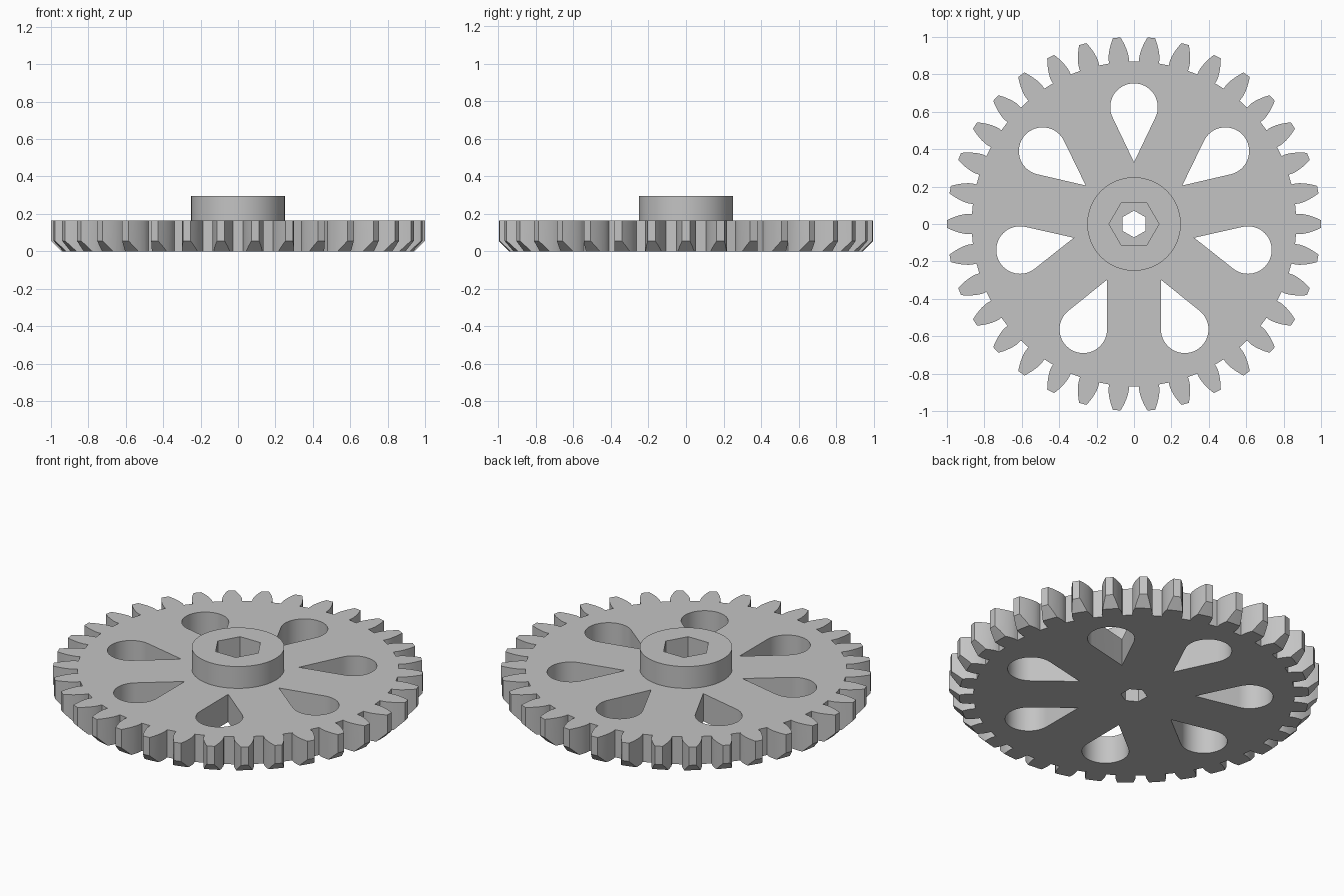
import bpy
import bmesh
from math import acos, atan2, cos, hypot, pi, radians, sin, sqrt, tan

if "Cube" in bpy.data.objects:
    bpy.data.objects.remove(bpy.data.objects["Cube"])

TEETH = 34
TIP_R, PITCH_R, ROOT_R = 1.0, 0.944, 0.868
BASE_R = PITCH_R * cos(radians(20))
BODY_TOP, HUB_TOP = 0.165, 0.295
CHAMFER = 0.056

grey = bpy.data.materials.new("light_grey")
grey.use_nodes = True
colour = (0.55, 0.55, 0.55, 1)
grey.diffuse_color = colour
grey.node_tree.nodes["Principled BSDF"].inputs["Base Color"].default_value = colour


def polar(r, a):
    return (r * cos(a), r * sin(a))


def prism(name, outline, z0, z1):
    """Extrude a closed 2D outline from z0 to z1."""
    bm = bmesh.new()
    face = bm.faces.new([bm.verts.new((x, y, z0)) for x, y in outline])
    top = bmesh.ops.extrude_face_region(bm, geom=[face])["geom"]
    verts = [v for v in top if isinstance(v, bmesh.types.BMVert)]
    bmesh.ops.translate(bm, verts=verts, vec=(0, 0, z1 - z0))
    return finish(name, bm)


def finish(name, bm):
    bmesh.ops.recalc_face_normals(bm, faces=bm.faces)
    mesh = bpy.data.meshes.new(name)
    bm.to_mesh(mesh)
    bm.free()
    mesh.materials.append(grey)
    obj = bpy.data.objects.new(name, mesh)
    bpy.context.collection.objects.link(obj)
    return obj


def combine(obj, other, operation):
    """Apply a boolean and remove the helper object."""
    mod = obj.modifiers.new(operation.lower(), 'BOOLEAN')
    mod.operation, mod.object, mod.solver = operation, other, 'EXACT'
    bpy.context.view_layer.objects.active = obj
    bpy.ops.object.modifier_apply(modifier=mod.name)
    bpy.data.objects.remove(other)


def polygon(r, sides, turn=0.0):
    return [polar(r, turn + 2 * pi * i / sides) for i in range(sides)]


def involute(a):
    return tan(a) - a


def half_angle(r):
    """Half the angular width of an involute tooth at radius r."""
    return pi / (2 * TEETH) + involute(radians(20)) - involute(acos(min(1, BASE_R / r)))


# Toothed outline: root, involute flank, tip and the mirrored flank
steps = 6
flank = [(ROOT_R, half_angle(BASE_R))]
for i in range(steps + 1):
    r = BASE_R + (TIP_R - BASE_R) * (i / steps) ** 1.4
    flank.append((r, half_angle(r)))
tooth = [(r, -a) for r, a in flank] + [(r, a) for r, a in reversed(flank)]
outline = [polar(r, a + 2 * pi * k / TEETH) for k in range(TEETH) for r, a in tooth]
gear = prism("spur_gear", outline, 0, BODY_TOP)

# Chamfer the lower tooth corners with a conical blank
bm = bmesh.new()
bmesh.ops.create_cone(bm, cap_ends=True, segments=272, radius1=TIP_R - CHAMFER,
                      radius2=TIP_R - CHAMFER + 0.4, depth=0.4)
bmesh.ops.translate(bm, verts=bm.verts, vec=(0, 0, 0.2))
combine(gear, finish("chamfer_blank", bm), 'INTERSECT')

# Raised hub
combine(gear, prism("hub", polygon(0.25, 96), 0.1, HUB_TOP), 'UNION')

# Teardrop lightening holes: a round end with tangents to a point
centre, radius, point = 0.625, 0.127, 0.33
reach = acos(radius / (centre - point))
arc = 36
drop = [(point, 0.0)]
for i in range(arc + 1):
    a = -pi + reach + (2 * pi - 2 * reach) * i / arc
    drop.append((centre + radius * cos(a), radius * sin(a)))
for k in range(7):
    turn = pi / 2 + 2 * pi * k / 7
    shape = [polar(hypot(x, y), atan2(y, x) + turn) for x, y in drop]
    combine(gear, prism("teardrop_cutter", shape, -0.1, 0.4), 'DIFFERENCE')

# Hexagonal nut pocket and the smaller hexagonal bore
combine(gear, prism("pocket_cutter", polygon(0.231 / sqrt(3), 6), 0.1, 0.5), 'DIFFERENCE')
combine(gear, prism("bore_cutter", polygon(0.072, 6, pi / 6), -0.1, 0.2), 'DIFFERENCE')

# Smooth round walls, sharp corners
bpy.ops.object.select_all(action='DESELECT')
gear.select_set(True)
bpy.context.view_layer.objects.active = gear
bpy.ops.object.shade_smooth_by_angle(angle=radians(25))
